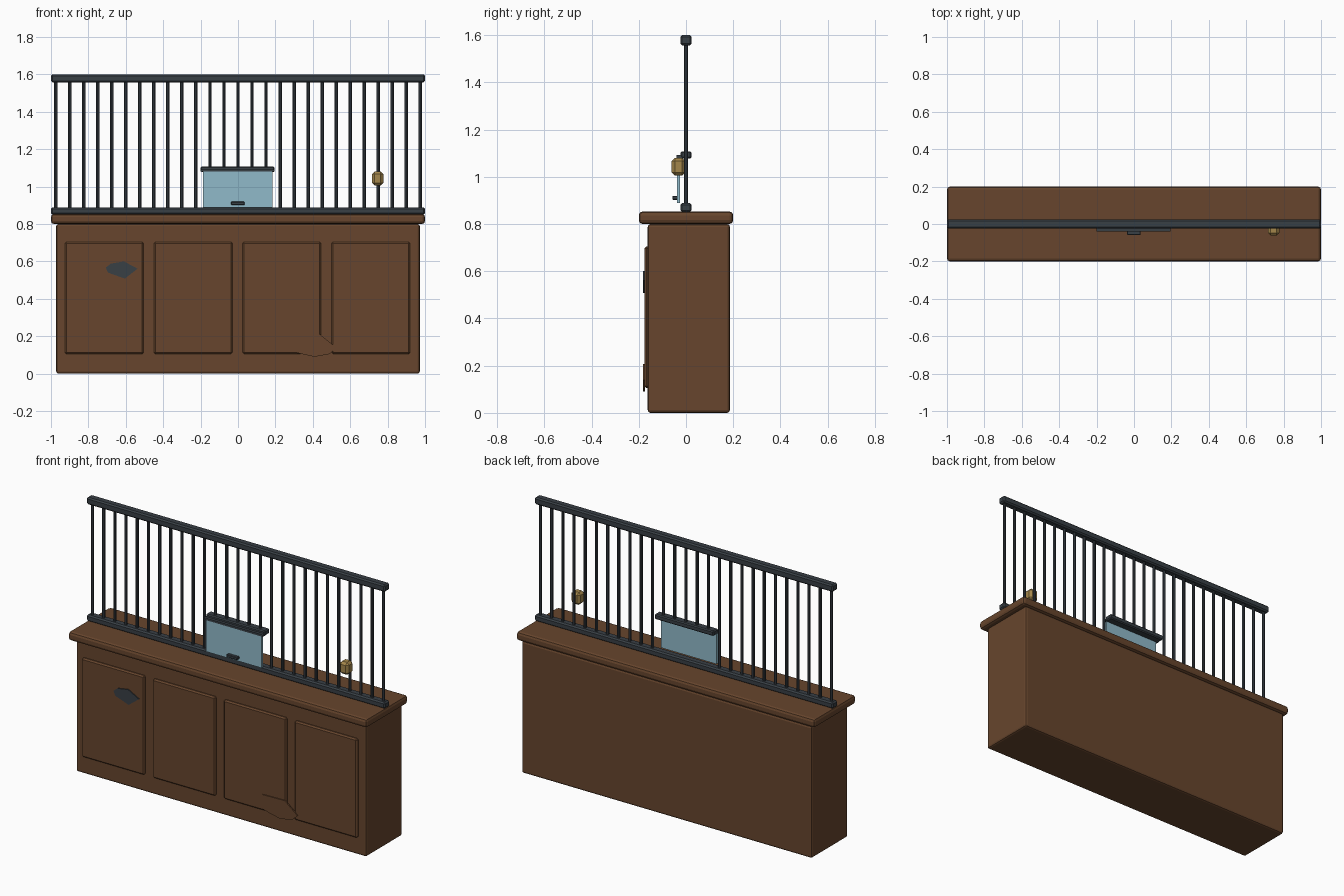
import bpy
import bmesh

if "Cube" in bpy.data.objects:
    bpy.data.objects.remove(bpy.data.objects["Cube"])


def material(name, rgb):
    mat = bpy.data.materials.new(name)
    mat.use_nodes = True
    mat.diffuse_color = (*rgb, 1)
    mat.node_tree.nodes["Principled BSDF"].inputs["Base Color"].default_value = (*rgb, 1)
    return mat


WOOD = material("brown wood", (0.135, 0.06, 0.026))
IRON = material("dark iron", (0.04, 0.05, 0.06))
GLASS = material("pale blue glass", (0.28, 0.49, 0.59))
BRASS = material("brass", (0.37, 0.24, 0.07))


def finish(name, bm, mat):
    bmesh.ops.recalc_face_normals(bm, faces=bm.faces)
    mesh = bpy.data.meshes.new(name)
    bm.to_mesh(mesh)
    bm.free()
    mesh.materials.append(mat)
    obj = bpy.data.objects.new(name, mesh)
    bpy.context.collection.objects.link(obj)
    return obj


def box(name, x, y, z, mat, bevel=0.0, segments=1):
    """Box from (min, max) ranges, with optional bevelled edges."""
    bm = bmesh.new()
    bmesh.ops.create_cube(bm, size=1)
    for v in bm.verts:
        v.co = [r[0] + (c + 0.5) * (r[1] - r[0]) for c, r in zip(v.co, (x, y, z))]
    obj = finish(name, bm, mat)
    if bevel:
        mod = obj.modifiers.new("Bevel", "BEVEL")
        mod.width = bevel
        mod.segments = segments
    return obj


def bar(name, x, bottom, top):
    bm = bmesh.new()
    bmesh.ops.create_cone(bm, cap_ends=True, segments=8, radius1=0.009,
                          radius2=0.009, depth=top - bottom)
    bmesh.ops.translate(bm, verts=bm.verts, vec=(x, 0, (bottom + top) / 2))
    return finish(name, bm, IRON)


def patch(name, outline, mat):
    """Thin irregular plate standing on the front of the panels."""
    bm = bmesh.new()
    face = bm.faces.new([bm.verts.new((x, -0.174, z)) for x, z in outline])
    side = bmesh.ops.extrude_face_region(bm, geom=[face])["geom"]
    bmesh.ops.translate(bm, vec=(0, -0.008, 0),
                        verts=[g for g in side if isinstance(g, bmesh.types.BMVert)])
    return finish(name, bm, mat)


# Counter cabinet with four raised panels
box("cabinet", (-0.972, 0.972), (-0.162, 0.186), (0, 0.8), WOOD, 0.012, 2)
box("countertop", (-1, 1), (-0.2, 0.2), (0.8, 0.853), WOOD, 0.016, 2)
for i in range(4):
    left = -0.925 + i * 0.475
    box(f"front_panel_{i + 1}", (left, left + 0.42), (-0.176, -0.15),
        (0.105, 0.705), WOOD, 0.008)

# Splintered damage on the front
patch("dark_hole", [(-0.707, 0.567), (-0.68, 0.588), (-0.61, 0.6),
                    (-0.537, 0.561), (-0.605, 0.508), (-0.695, 0.54)], IRON)
patch("wood_patch", [(0.25, 0.13), (0.29, 0.205), (0.44, 0.208), (0.525, 0.14),
                     (0.49, 0.105), (0.41, 0.09), (0.34, 0.105)], WOOD)

# Iron grille, with the middle bars stopping above the window
box("bottom_rail", (-1, 1), (-0.024, 0.024), (0.85, 0.889), IRON, 0.008)
box("top_rail", (-1, 1), (-0.024, 0.024), (1.557, 1.6), IRON, 0.008)
for i in range(27):
    x = (i - 13) * 0.075
    bar(f"grille_bar_{i + 1}", x, 1.09 if abs(x) < 0.19 else 0.87, 1.58)

# Service window
box("window_header", (-0.2, 0.195), (-0.024, 0.024), (1.077, 1.108), IRON, 0.006)
box("window_header_lip", (-0.2, 0.195), (-0.041, -0.015), (1.08, 1.092), IRON)
box("window_glass", (-0.187, 0.185), (-0.038, -0.025), (0.888, 1.085), GLASS)
box("window_handle", (-0.038, 0.036), (-0.058, -0.036), (0.902, 0.919), IRON, 0.003)

# Brass lock on a bar
box("lock", (0.717, 0.777), (-0.061, -0.002), (1.005, 1.08), BRASS, 0.014)
